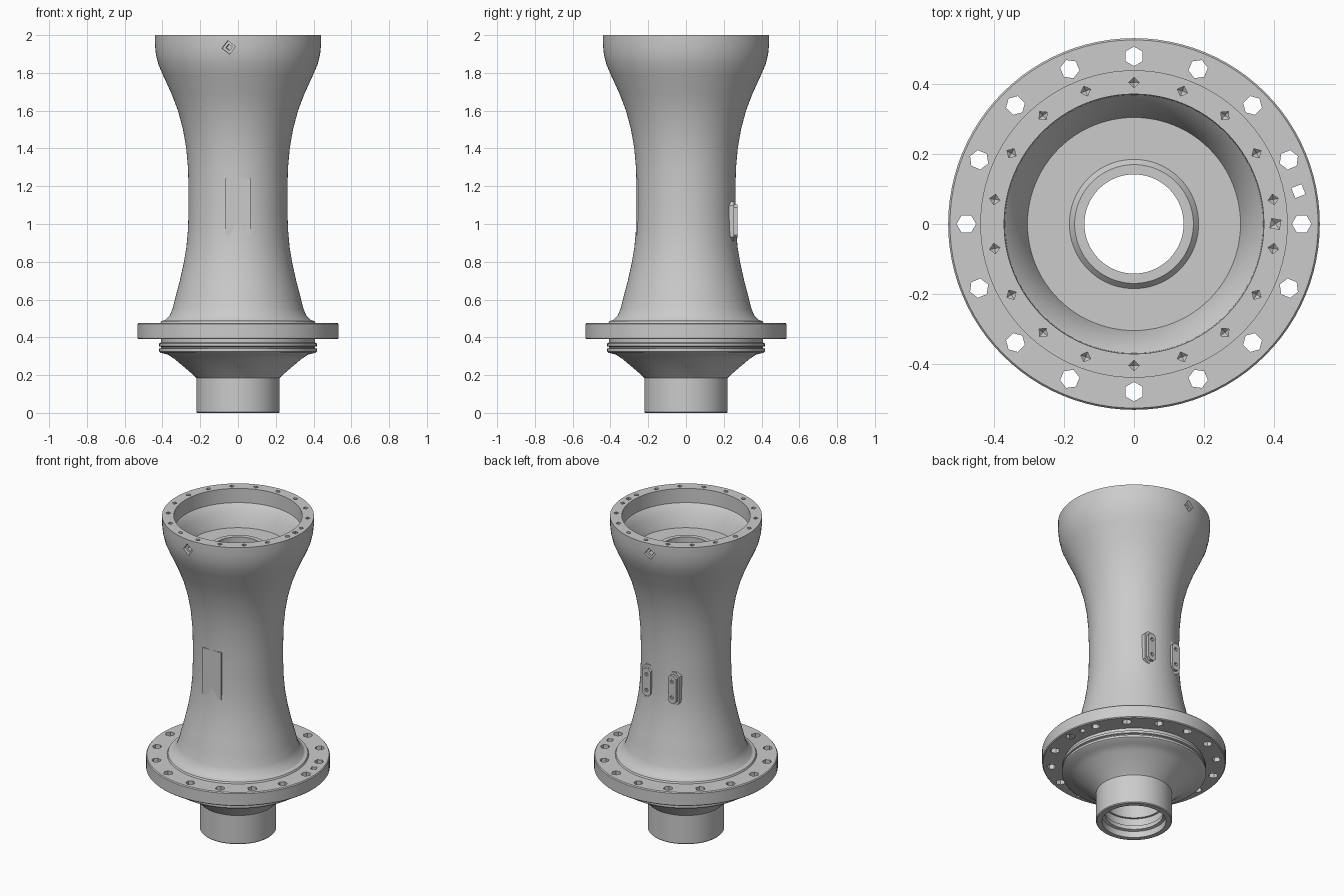
import bpy, bmesh
from math import radians, cos, sin, pi
from mathutils import Matrix, Vector

if "Cube" in bpy.data.objects:
    bpy.data.objects.remove(bpy.data.objects["Cube"])

SEG = 96


def make_object(name, bm):
    bmesh.ops.recalc_face_normals(bm, faces=bm.faces)
    me = bpy.data.meshes.new(name)
    bm.to_mesh(me)
    bm.free()
    ob = bpy.data.objects.new(name, me)
    bpy.context.collection.objects.link(ob)
    return ob


def lathe(name, profile):
    """Revolve a closed (radius, z) loop around z."""
    bm = bmesh.new()
    rings = []
    for i in range(SEG):
        a = 2 * pi * i / SEG
        rings.append([bm.verts.new((r * cos(a), r * sin(a), z)) for r, z in profile])
    n = len(profile)
    for i in range(SEG):
        p, q = rings[i], rings[(i + 1) % SEG]
        for j in range(n):
            k = (j + 1) % n
            bm.faces.new((p[j], q[j], q[k], p[k]))
    return make_object(name, bm)


def prism(bm, sides, r, z0, z1, m, tip=0.0, turn=0.0):
    """Prism along local z with a corner on local x; optional pointed lower end."""
    def ring(z):
        return [bm.verts.new(m @ Vector((r * cos(turn + 2 * pi * i / sides),
                                         r * sin(turn + 2 * pi * i / sides), z)))
                for i in range(sides)]
    lo, hi = ring(z0), ring(z1)
    bm.faces.new(hi)
    point = bm.verts.new(m @ Vector((0, 0, z0 - tip))) if tip else None
    if not tip:
        bm.faces.new(lo[::-1])
    for i in range(sides):
        k = (i + 1) % sides
        bm.faces.new((lo[i], lo[k], hi[k], hi[i]))
        if tip:
            bm.faces.new((point, lo[k], lo[i]))


def at(angle, r, z=0.0):
    return Matrix.Rotation(radians(angle), 4, 'Z') @ Matrix.Translation((r, 0, z))


def cut(ob, bm):
    cutter = make_object("cutter", bm)
    cutter.hide_render = True
    mod = ob.modifiers.new("cut", 'BOOLEAN')
    mod.object = cutter
    mod.operation = 'DIFFERENCE'
    mod.solver = 'EXACT'
    bpy.context.view_layer.objects.active = ob
    bpy.ops.object.modifier_apply(modifier=mod.name)
    bpy.data.objects.remove(cutter)


def smooth(ob):
    bpy.ops.object.select_all(action='DESELECT')
    ob.select_set(True)
    bpy.context.view_layer.objects.active = ob
    bpy.ops.object.shade_smooth_by_angle(angle=radians(28))


# Main column: spigot, flared shoulder, seal grooves, flange, waisted neck, bore
outer = [(.215, 0), (.22, .005), (.22, .185), (.235, .2), (.335, .285), (.37, .308),
         (.41, .318), (.418, .325), (.418, .34), (.408, .343), (.408, .35), (.418, .353),
         (.418, .368), (.408, .372), (.408, .39),
         (.527, .39), (.532, .395), (.532, .47), (.527, .476),
         (.41, .476), (.405, .486), (.385, .492), (.362, .515), (.347, .55), (.332, .61),
         (.308, .7), (.288, .79), (.273, .88), (.265, .97), (.262, 1.06), (.262, 1.2),
         (.265, 1.3), (.274, 1.4), (.291, 1.5), (.318, 1.6), (.352, 1.69), (.398, 1.79),
         (.422, 1.845), (.435, 1.9), (.44, 1.95), (.44, 2)]
inner = [(.372, 2), (.37, 1.91), (.335, 1.87), (.305, 1.78), (.185, 1.78), (.17, 1.797),
         (.142, 1.797), (.142, .3), (.165, .28), (.165, .12), (.178, .12), (.178, .07),
         (.168, .07), (.168, .045), (.185, .04), (.185, 0)]
column = lathe("column_body", outer + inner)

# Bolt holes, locating hole and blind rim holes
bm = bmesh.new()
for i in range(16):
    prism(bm, 6, .028, .36, .5, at(i * 22.5, .48))
prism(bm, 4, .022, .36, .5, at(11.3, .48), turn=radians(55))
for a in [10 + 20 * i for i in range(18)]:
    prism(bm, 4, .015, 1.95, 2.02, at(a, .405), tip=.012)
prism(bm, 4, .019, 1.95, 2.02, at(0, .405), tip=.012, turn=radians(35))
cut(column, bm)

# Side ports just below the rim: wide shallow pocket, then a narrow hole
for r, depth in ((.036, .42), (.017, .385)):
    bm = bmesh.new()
    for a in (-96.5, 96.5):
        m = Matrix.Rotation(radians(a), 4, 'Z') @ Matrix.Translation((0, 0, 1.935)) \
            @ Matrix.Rotation(radians(90), 4, 'Y')
        prism(bm, 4, r, depth, .47, m, turn=radians(8))
    cut(column, bm)
smooth(column)


def plate(name, outline, y0, y1, x, z):
    """Extrude an (x, z) outline between two y depths."""
    bm = bmesh.new()
    a = [bm.verts.new((x + u, y0, z + w)) for u, w in outline]
    b = [bm.verts.new((x + u, y1, z + w)) for u, w in outline]
    bm.faces.new(a)
    bm.faces.new(b[::-1])
    for i in range(len(a)):
        k = (i + 1) % len(a)
        bm.faces.new((a[i], a[k], b[k], b[i]))
    return make_object(name, bm)


def octagon(w, h, c):
    return [(w, h - c), (w - c, h), (c - w, h), (-w, h - c),
            (-w, c - h), (c - w, -h), (w - c, -h), (w, c - h)]


# Flat panel on the front of the waist
plate("front_panel", [(-.065, -.15), (.065, -.15), (.065, .15), (-.065, .15)],
      -.264, -.235, 0, 1.09)

# Two mounting pads on the back, each with a backing plate and two screw holes
for side, x in (("left", -.09), ("right", .09)):
    plate("pad_base_" + side, octagon(.04, .105, .022), .21, .254, x, 1.015)
    pad = plate("pad_" + side, octagon(.028, .088, .016), .21, .272, x, 1.015)
    bm = bmesh.new()
    for dz in (-.05, .05):
        m = Matrix.Translation((x, 0, 1.015 + dz)) @ Matrix.Rotation(radians(-90), 4, 'X')
        prism(bm, 6, .012, .258, .29, m)
    cut(pad, bm)
